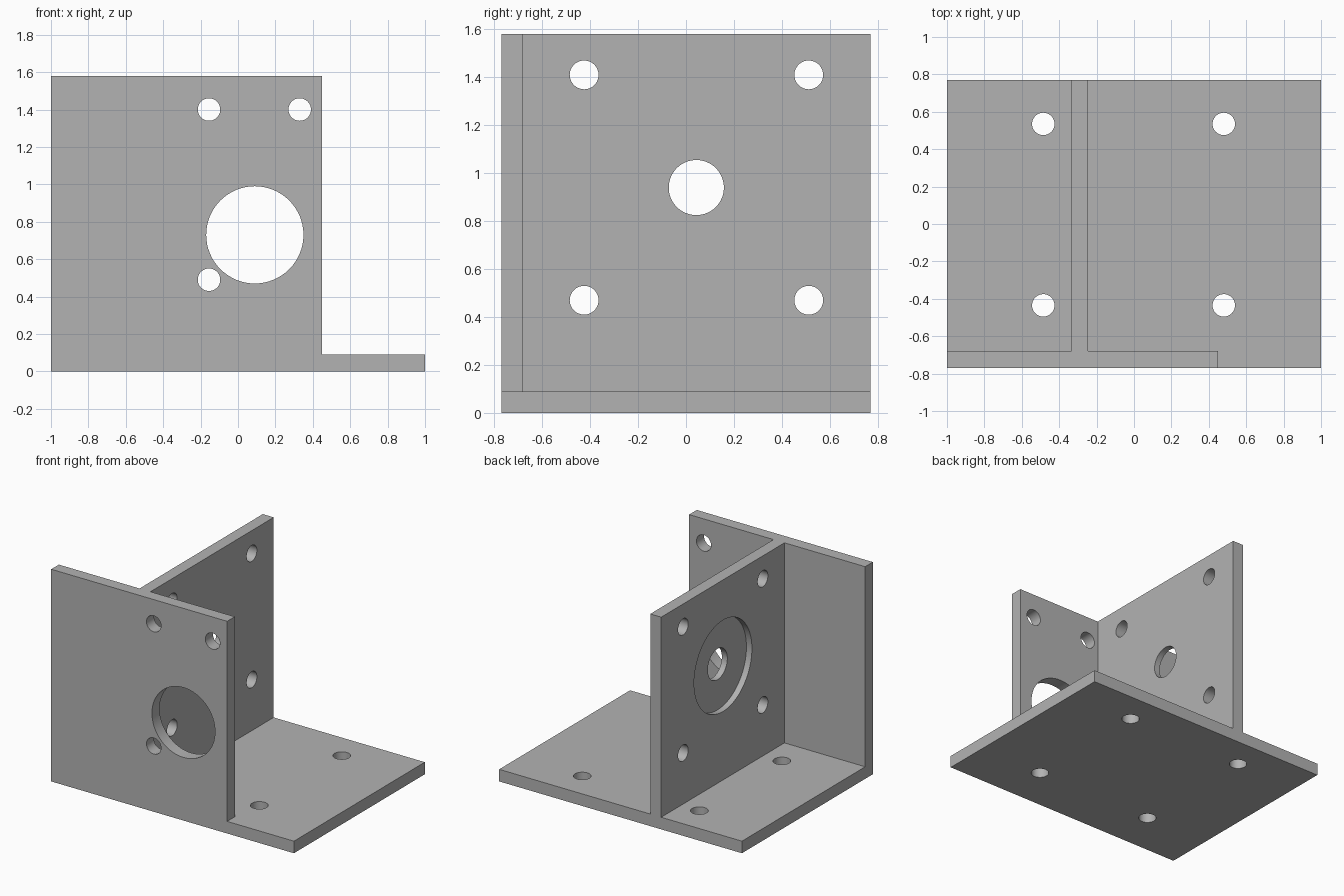
import bpy
import math
from mathutils import Vector

if "Cube" in bpy.data.objects:
    bpy.data.objects.remove(bpy.data.objects["Cube"], do_unlink=True)

grey = bpy.data.materials.new("plain grey")
grey.use_nodes = True
colour = (0.45, 0.45, 0.45, 1)
grey.diffuse_color = colour
grey.node_tree.nodes["Principled BSDF"].inputs["Base Color"].default_value = colour

THICK = 0.09
HALF_Y = 0.77
HEIGHT = 1.58
WALL_X = -0.335      # right-hand face of the upright wall
HOLE = 0.06          # screw hole radius


def box(name, low, high):
    low, high = Vector(low), Vector(high)
    bpy.ops.mesh.primitive_cube_add(size=1, location=(low + high) / 2)
    ob = bpy.context.object
    ob.name = name
    ob.scale = high - low
    bpy.ops.object.transform_apply(location=True, rotation=True, scale=True)
    ob.data.materials.append(grey)
    return ob


def combine(target, other, operation):
    """Apply a boolean to target, then drop the other object."""
    mod = target.modifiers.new(operation.lower(), "BOOLEAN")
    mod.operation = operation
    mod.solver = "EXACT"
    mod.object = other
    bpy.context.view_layer.objects.active = target
    bpy.ops.object.modifier_apply(modifier=mod.name)
    bpy.data.objects.remove(other, do_unlink=True)


def drill(target, centre, axis, radius, depth=0.3):
    """Cut a round hole along the given axis."""
    turn = {"X": (0, math.pi / 2, 0), "Y": (math.pi / 2, 0, 0), "Z": (0, 0, 0)}[axis]
    bpy.ops.mesh.primitive_cylinder_add(vertices=64, radius=radius, depth=depth,
                                        location=centre, rotation=turn)
    cutter = bpy.context.object
    cutter.name = "hole_cutter"
    cutter.hide_render = True
    cutter.data.materials.append(grey)
    combine(target, cutter, "DIFFERENCE")


# Base plate, front plate and upright wall, joined into one bracket
bracket = box("bracket", (-1, -HALF_Y, 0), (1, HALF_Y, THICK))
front_plate = box("front_plate", (-1, -HALF_Y, 0), (0.45, -HALF_Y + THICK, HEIGHT))
wall = box("upright_wall", (WALL_X, -HALF_Y, 0), (WALL_X + THICK, HALF_Y, HEIGHT))
combine(bracket, front_plate, "UNION")
combine(bracket, wall, "UNION")

# Base screw holes
for x in (-0.485, 0.48):
    for y in (-0.435, 0.535):
        drill(bracket, (x, y, 0), "Z", HOLE)

# Front plate: three screw holes and the large opening
for x, z in ((-0.155, 1.4), (0.33, 1.4), (-0.155, 0.49)):
    drill(bracket, (x, -HALF_Y, z), "Y", HOLE)
drill(bracket, (0.09, -HALF_Y, 0.73), "Y", 0.26)

# Upright wall: four screw holes, shaft hole and shallow round recess
for y in (-0.425, 0.512):
    for z in (0.47, 1.41):
        drill(bracket, (WALL_X, y, z), "X", HOLE)
drill(bracket, (WALL_X, 0.043, 0.94), "X", 0.115)
drill(bracket, (WALL_X, 0.043, 0.94), "X", 0.34, depth=0.09)

# Smooth the bores, keep the plate edges crisp
bpy.ops.object.select_all(action="DESELECT")
bracket.select_set(True)
bpy.context.view_layer.objects.active = bracket
bpy.ops.object.shade_smooth_by_angle(angle=math.radians(30))
